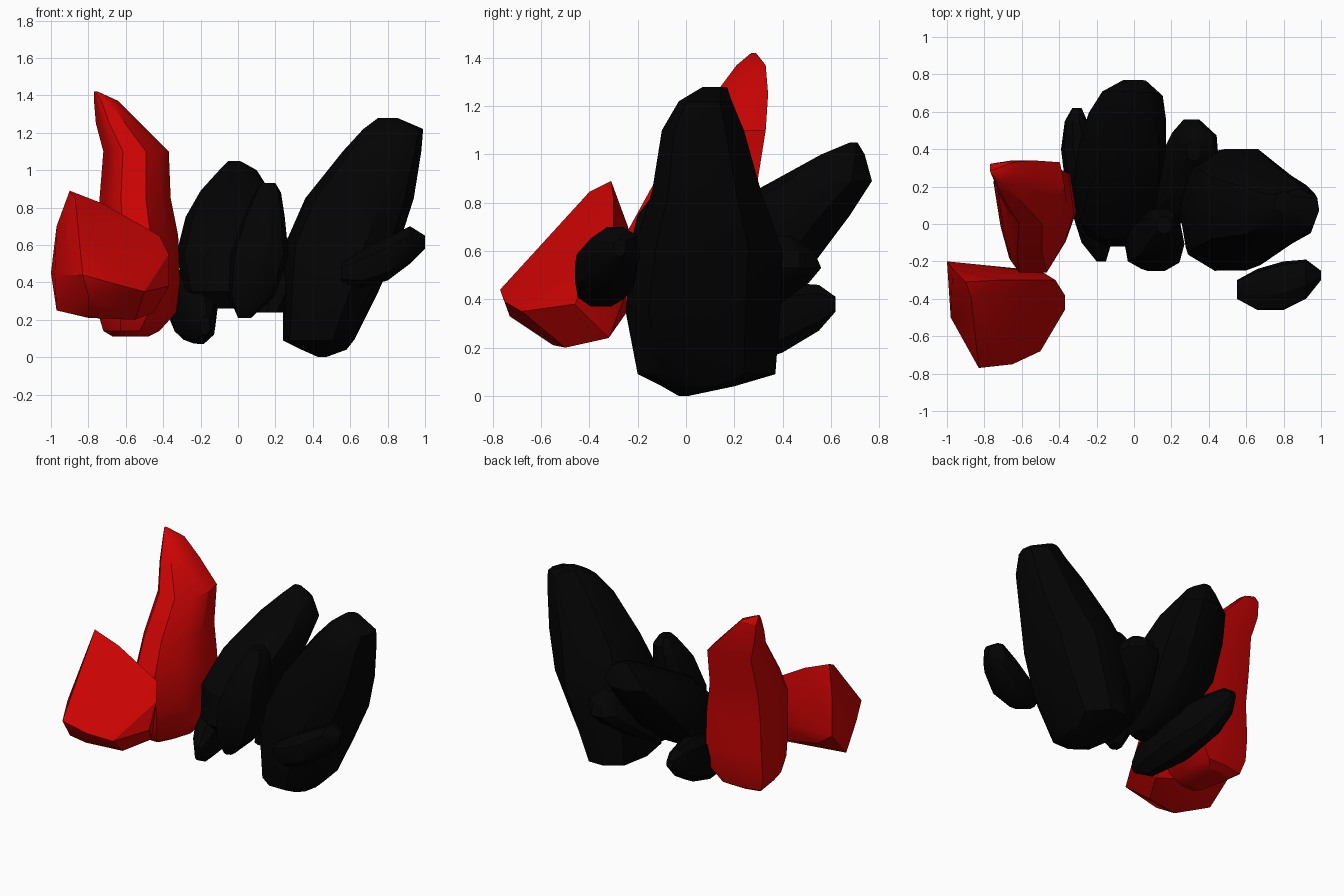
import bpy
import bmesh
import math
import random
from mathutils import Vector

random.seed(4)

default_cube = bpy.data.objects.get("Cube")
if default_cube:
    bpy.data.objects.remove(default_cube, do_unlink=True)


def make_material(name, colour):
    material = bpy.data.materials.new(name)
    material.use_nodes = True
    material.diffuse_color = colour
    shader = material.node_tree.nodes["Principled BSDF"]
    shader.inputs["Base Color"].default_value = colour
    shader.inputs["Roughness"].default_value = 0.8
    return material


red = make_material("crimson red", (0.6, 0.001, 0.001, 1))
black = make_material("charcoal black", (0.001, 0.001, 0.001, 1))


def finish(name, mesh_data, material):
    """Turn a bmesh into a named object with soft facets and sharp ridges."""
    bmesh.ops.recalc_face_normals(mesh_data, faces=mesh_data.faces)
    mesh = bpy.data.meshes.new(name)
    mesh_data.to_mesh(mesh)
    mesh_data.free()
    mesh.materials.append(material)
    rock = bpy.data.objects.new(name, mesh)
    bpy.context.collection.objects.link(rock)
    bpy.ops.object.select_all(action="DESELECT")
    rock.select_set(True)
    bpy.context.view_layer.objects.active = rock
    bpy.ops.object.shade_smooth_by_angle(angle=math.radians(30))


def rough_outline(sides=10):
    """An irregular polygon that still touches its unit box."""
    outline = []
    for i in range(sides):
        angle = math.tau * (i + random.uniform(-0.2, 0.2)) / sides
        x, y = math.cos(angle), math.sin(angle)
        swell = 1.04 + 0.05 * abs(math.sin(2 * angle))
        outline.append((max(-1, min(1, x * swell)), max(-1, min(1, y * swell))))
    return outline


def place(axis, along, u, v):
    """Map section coordinates to space for a rock that grows along an axis."""
    if axis == "x":
        return Vector((along, u, v))
    if axis == "y":
        return Vector((u, along, v))
    return Vector((u, v, along))


def lofted_rock(name, material, axis, sections, outline=None):
    """Bridge sections given as (position, u min, u max, v min, v max)."""
    outline = outline or rough_outline()
    bm = bmesh.new()
    rings = []
    for along, u_low, u_high, v_low, v_high in sections:
        u_mid, u_half = (u_low + u_high) / 2, (u_high - u_low) / 2
        v_mid, v_half = (v_low + v_high) / 2, (v_high - v_low) / 2
        ring = []
        for u, v in outline:
            point = place(axis, along, u_mid + u * u_half, v_mid + v * v_half)
            ring.append(bm.verts.new(point))
        rings.append(ring)
    count = len(outline)
    for lower, upper in zip(rings, rings[1:]):
        for i in range(count):
            j = (i + 1) % count
            bm.faces.new((lower[i], lower[j], upper[j], upper[i]))
    bm.faces.new(rings[0])
    bm.faces.new(rings[-1])
    finish(name, bm, material)


def hull_rock(name, material, corners):
    """Wrap a chipped boulder around its main corners."""
    bm = bmesh.new()
    for corner in corners:
        bm.verts.new(corner)
    result = bmesh.ops.convex_hull(bm, input=bm.verts)
    loose = [v for v in result["geom_interior"] if isinstance(v, bmesh.types.BMVert)]
    bmesh.ops.delete(bm, geom=loose, context="VERTS")
    bmesh.ops.dissolve_limit(bm, angle_limit=math.radians(4),
                             verts=bm.verts, edges=bm.edges)
    finish(name, bm, material)


# Red boulder with a slanted front face
hull_rock("red_boulder", red, [
    (-.9, -.31, .89), (-.72, -.3, .82), (-.87, -.4, .845), (-.84, -.58, .63),
    (-.42, -.3, .65), (-.37, -.38, .55), (-.37, -.46, .38),
    (-.5, -.68, .35), (-.65, -.75, .39), (-.83, -.77, .44), (-.98, -.5, .44),
    (-1, -.2, .45), (-.97, -.24, .7), (-.97, -.4, .25), (-.8, -.55, .21),
    (-.55, -.5, .2), (-.45, -.32, .24), (-.85, -.25, .34), (-.5, -.25, .42),
    (-.8, -.73, .33)])

# Tall red shard, broad at the back and narrow at the front
lofted_rock("red_shard", red, "z", [
    (.11, -.67, -.48, -.1, .17),
    (.14, -.72, -.42, -.16, .22),
    (.24, -.75, -.33, -.22, .25),
    (.4, -.75, -.31, -.25, .27),
    (.65, -.74, -.32, -.26, .27),
    (.85, -.74, -.36, -.15, .29),
    (1.1, -.72, -.37, 0, .33),
    (1.25, -.76, -.52, .12, .34),
    (1.37, -.77, -.64, .21, .33),
    (1.42, -.77, -.75, .27, .29)],
    [(-1, .85), (-.1, 1), (.85, 1), (1, .2), (.75, -.4), (.3, -1),
     (-.4, -1), (-.62, -.75), (-.83, -.1)])

# Large black rock leaning outwards
lofted_rock("large_black_rock", black, "z", [
    (0, .43, .47, -.03, .01),
    (.04, .34, .58, -.1, .2),
    (.09, .24, .62, -.2, .37),
    (.35, .24, .75, -.25, .39),
    (.6, .25, .86, -.22, .4),
    (.85, .36, .94, -.14, .31),
    (1.1, .56, .98, -.1, .24),
    (1.22, .67, .99, -.03, .19),
    (1.28, .75, .85, .07, .17)])

# Middle black rock leaning backwards
lofted_rock("middle_black_rock", black, "z", [
    (.26, -.16, 0, -.05, .1),
    (.35, -.28, .08, -.12, .28),
    (.55, -.33, .14, -.08, .53),
    (.75, -.28, .17, .1, .68),
    (.89, -.2, .17, .36, .77),
    (1, -.1, .1, .56, .74),
    (1.05, -.05, .01, .68, .71)])

# Slim upright rock in front of the gap
lofted_rock("slim_black_rock", black, "z", [
    (.21, 0, .07, -.18, -.1),
    (.33, -.05, .2, -.24, 0),
    (.55, -.04, .27, -.25, .05),
    (.75, .03, .25, -.2, .08),
    (.88, .09, .23, -.1, .08),
    (.93, .12, .2, -.05, .04)])

# Low rear rock behind the gap
lofted_rock("rear_black_rock", black, "z", [
    (.24, .1, .25, 0, .15),
    (.35, .1, .32, 0, .35),
    (.47, .16, .42, .08, .51),
    (.53, .19, .45, .18, .56),
    (.6, .24, .43, .27, .53),
    (.66, .28, .36, .34, .44)])

# Low rock lying front to back
lofted_rock("low_black_rock", black, "y", [
    (-.2, -.2, -.15, .12, .22),
    (-.1, -.28, -.12, .07, .33),
    (.15, -.36, -.11, .09, .42),
    (.4, -.39, -.2, .18, .47),
    (.55, -.37, -.25, .27, .46),
    (.62, -.33, -.28, .35, .41)])

# Small rock jutting from the large one
lofted_rock("small_black_rock", black, "x", [
    (.55, -.4, -.3, .4, .5),
    (.66, -.46, -.24, .37, .57),
    (.8, -.46, -.2, .41, .64),
    (.92, -.4, -.19, .5, .7),
    (1, -.3, -.25, .58, .65)])
